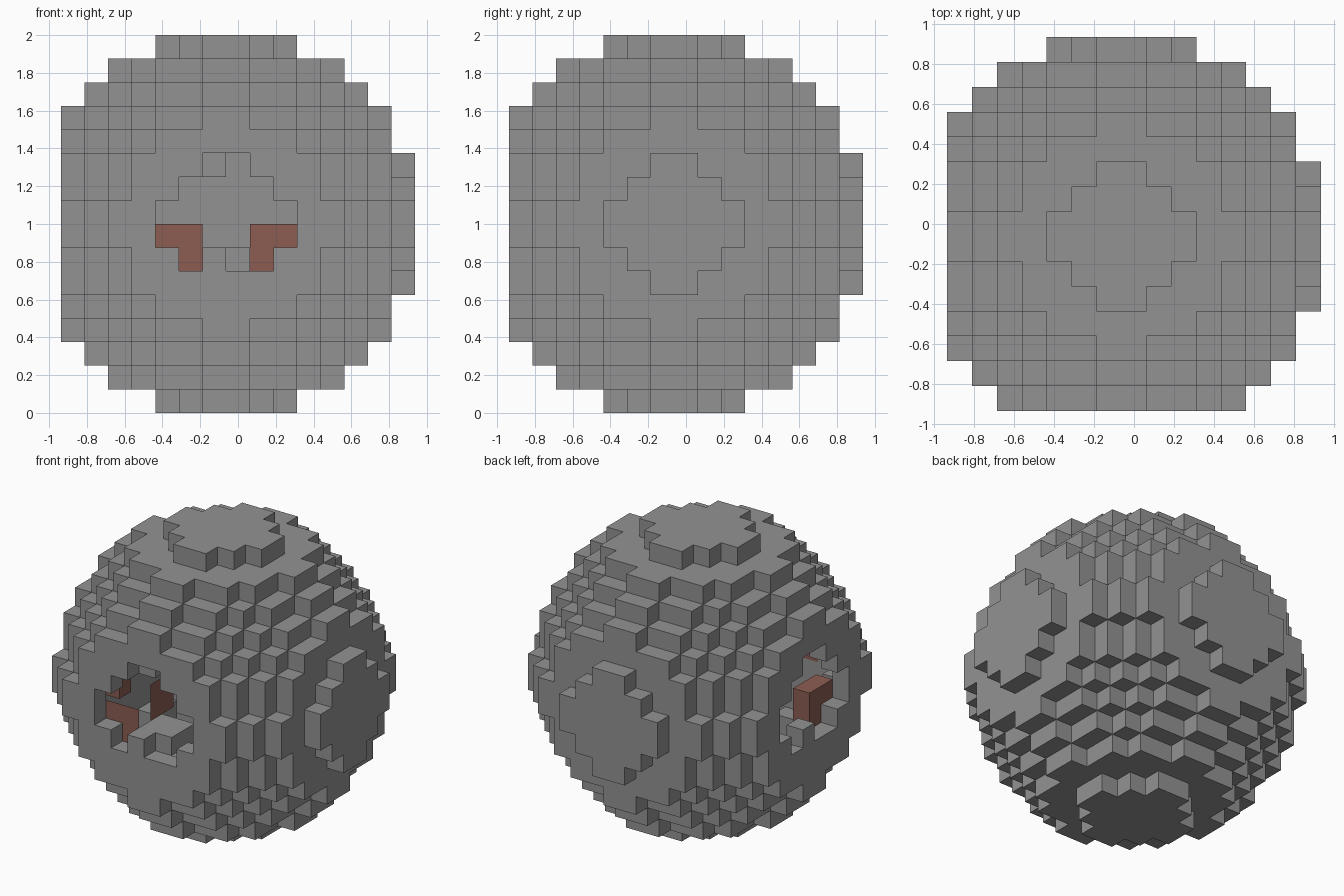
import bpy
import bmesh
from mathutils import Vector

cube = bpy.data.objects.get("Cube")
if cube:
    bpy.data.objects.remove(cube, do_unlink=True)

SIZE = 0.125
CENTRE = Vector((-0.0625, -0.0625, 1.0))
DIRECTIONS = [Vector(d) for d in ((1, 0, 0), (-1, 0, 0), (0, 1, 0),
                                  (0, -1, 0), (0, 0, 1), (0, 0, -1))]


def material(name, colour):
    mat = bpy.data.materials.new(name)
    mat.use_nodes = True
    mat.diffuse_color = (*colour, 1)
    bsdf = mat.node_tree.nodes["Principled BSDF"]
    bsdf.inputs["Base Color"].default_value = (*colour, 1)
    bsdf.inputs["Roughness"].default_value = 0.9
    return mat


def add_object(name, bm, mat):
    mesh = bpy.data.meshes.new(name)
    bm.to_mesh(mesh)
    bm.free()
    mesh.materials.append(mat)
    obj = bpy.data.objects.new(name, mesh)
    bpy.context.collection.objects.link(obj)
    return obj


def build_blocks(name, cells, mat, faces=DIRECTIONS):
    """Make the outer faces of a set of grid cells."""
    bm = bmesh.new()
    for cell in cells:
        mid = Vector(cell) + Vector((0.5, 0.5, 0.5))
        for d in faces:
            if tuple(int(c + s) for c, s in zip(cell, d)) in cells:
                continue
            u = Vector((d.y, d.z, d.x))
            v = d.cross(u)
            corners = [mid + 0.5 * (d + a * u + b * v)
                       for a, b in ((-1, -1), (1, -1), (1, 1), (-1, 1))]
            bm.faces.new([bm.verts.new(CENTRE + SIZE * p) for p in corners])
    bmesh.ops.remove_doubles(bm, verts=bm.verts, dist=0.0001)
    return add_object(name, bm, mat)


def in_ball(cell):
    """Sphere test with the diagonal corners shaved into single steps."""
    steps = sorted(c if c >= 0 else -1 - c for c in cell)
    inside = sum((s + 0.5) ** 2 for s in steps) <= 64
    return inside and sum(steps) <= 11 and steps != [1, 5, 5]


grey = material("stone grey", (0.29, 0.29, 0.29))
red = material("dull red", (0.265, 0.11, 0.086))

# Hollow ball, one block thick, with the front and right caps left off
grid = range(-8, 8)
ball = {(x, y, z) for x in grid for y in grid for z in grid
        if in_ball((x, y, z))}
shell = {c for c in ball
         if any(tuple(int(a + b) for a, b in zip(c, d)) not in ball
                for d in DIRECTIONS)}
shell = {c for c in shell if c[0] > -8 and c[1] > -8}

# Sills and teeth that partly close the two openings
shell |= {(-1, -7, -3), (0, -7, -3), (-1, -7, -2)}
shell |= {(-7, -1, -3), (-7, 0, -3), (-7, 0, -2)}
build_blocks("ball_shell", shell, grey)

# Grey blocks just inside the front opening
ledge = {(x, y, -2) for x in (-1, 0) for y in (-6, -5)}
build_blocks("inner_ledge", ledge, grey)
build_blocks("inner_upper_block", {(-1, -6, 2)}, grey)

# Red lining behind the openings
steps = ((-3, -1), (-2, -1), (-2, -2))
front = [Vector((0, -1, 0))]
build_blocks("front_lining_right", {(x, -6, z) for x, z in steps}, red, front)
build_blocks("front_lining_left", {(-1 - x, -4, z) for x, z in steps}, red)
build_blocks("side_lining", {(-6, y, z) for y, z in steps}, red)

# Red wall inside, facing the left
wall = {(-2, y, z) for y in (-5, -4) for z in (-1, 0)}
build_blocks("inner_wall", wall, red, [Vector((1, 0, 0))])
